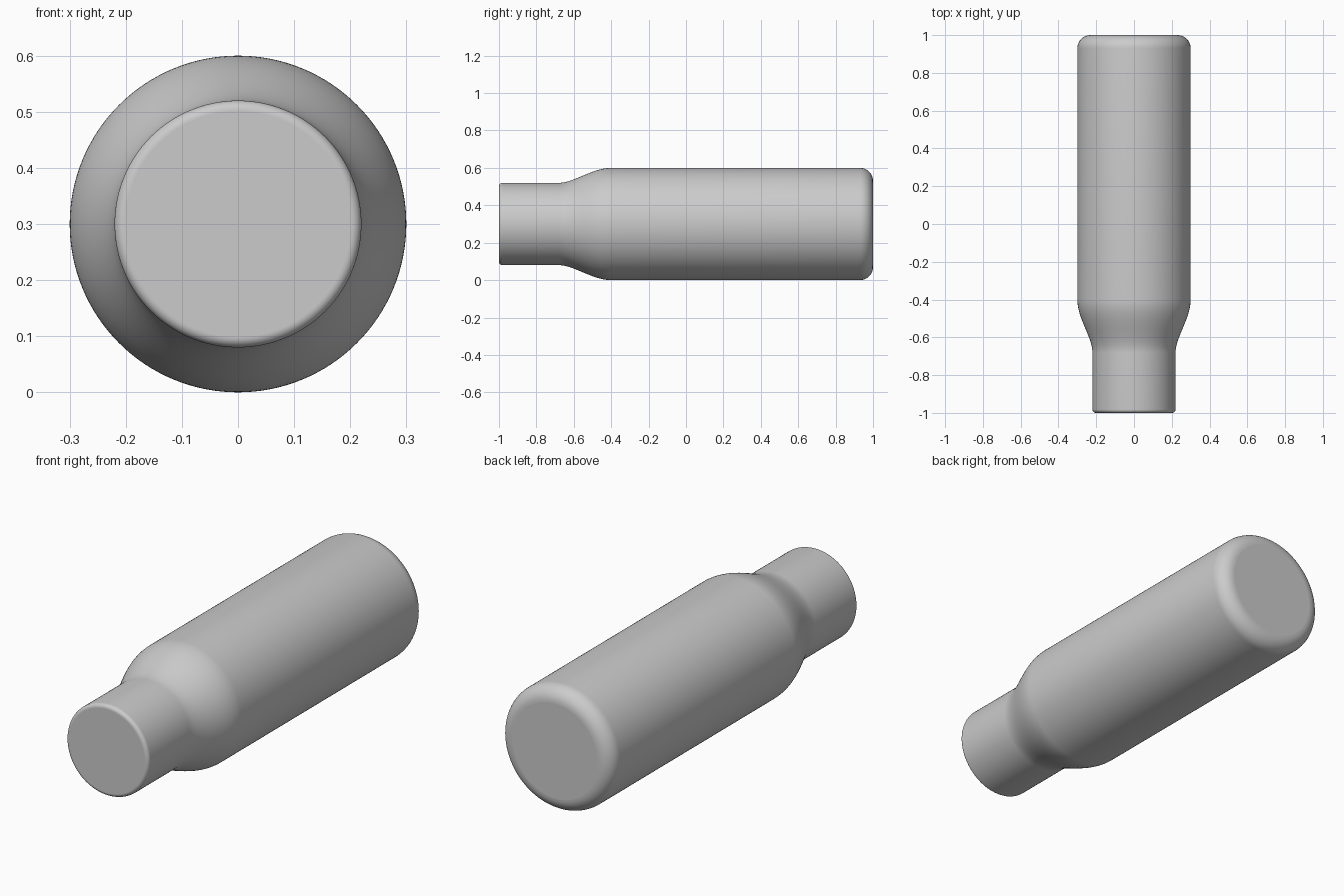
import bpy, bmesh
from math import sin, cos, pi, radians
from mathutils import Vector, Matrix
from mathutils.geometry import interpolate_bezier

cube = bpy.data.objects.get("Cube")
if cube:
    bpy.data.objects.remove(cube, do_unlink=True)

SEGMENTS = 128
BODY_R, NECK_R = 0.30, 0.22
FRONT_FILLET, BACK_FILLET = 0.018, 0.07


def fillet(radius, centre_y, size, start, end, steps=10):
    """Rounded corner as (radius, y) profile points."""
    angles = [start + (end - start) * i / steps for i in range(steps + 1)]
    return [(radius - size + size * cos(a), centre_y + size * sin(a)) for a in angles]


# Profile from the neck mouth to the rounded base
profile = fillet(NECK_R, -1 + FRONT_FILLET, FRONT_FILLET, -pi / 2, 0)
shoulder = interpolate_bezier(Vector((NECK_R, -0.68)), Vector((NECK_R, -0.60)),
                              Vector((BODY_R, -0.50)), Vector((BODY_R, -0.40)), 24)
profile += [(p.x, p.y) for p in shoulder]
profile += fillet(BODY_R, 1 - BACK_FILLET, BACK_FILLET, 0, pi / 2)

# Turn the profile around the lengthwise axis
bm = bmesh.new()
rings = []
for r, y in profile:
    rings.append([bm.verts.new((r * cos(2 * pi * i / SEGMENTS), y,
                                r * sin(2 * pi * i / SEGMENTS)))
                  for i in range(SEGMENTS)])
for a, b in zip(rings, rings[1:]):
    for i in range(SEGMENTS):
        j = (i + 1) % SEGMENTS
        bm.faces.new((a[i], a[j], b[j], b[i]))
caps = [bm.faces.new(rings[0]), bm.faces.new(rings[-1])]
bmesh.ops.recalc_face_normals(bm, faces=bm.faces)
bmesh.ops.translate(bm, verts=bm.verts, vec=(0, 0, BODY_R))
mesh = bpy.data.meshes.new("bottle_body")
bm.to_mesh(mesh)
bm.free()

bottle = bpy.data.objects.new("bottle_body", mesh)
bpy.context.collection.objects.link(bottle)

# Plain grey finish
grey = bpy.data.materials.new("plain_grey")
grey.use_nodes = True
colour = (0.6, 0.6, 0.6, 1)
grey.diffuse_color = colour
grey.node_tree.nodes["Principled BSDF"].inputs["Base Color"].default_value = colour
mesh.materials.append(grey)

# Smooth wall with flat end caps
bpy.ops.object.select_all(action='DESELECT')
bottle.select_set(True)
bpy.context.view_layer.objects.active = bottle
bpy.ops.object.shade_smooth_by_angle(angle=radians(30))
for face in mesh.polygons:
    if len(face.vertices) > 4:
        face.use_smooth = False
